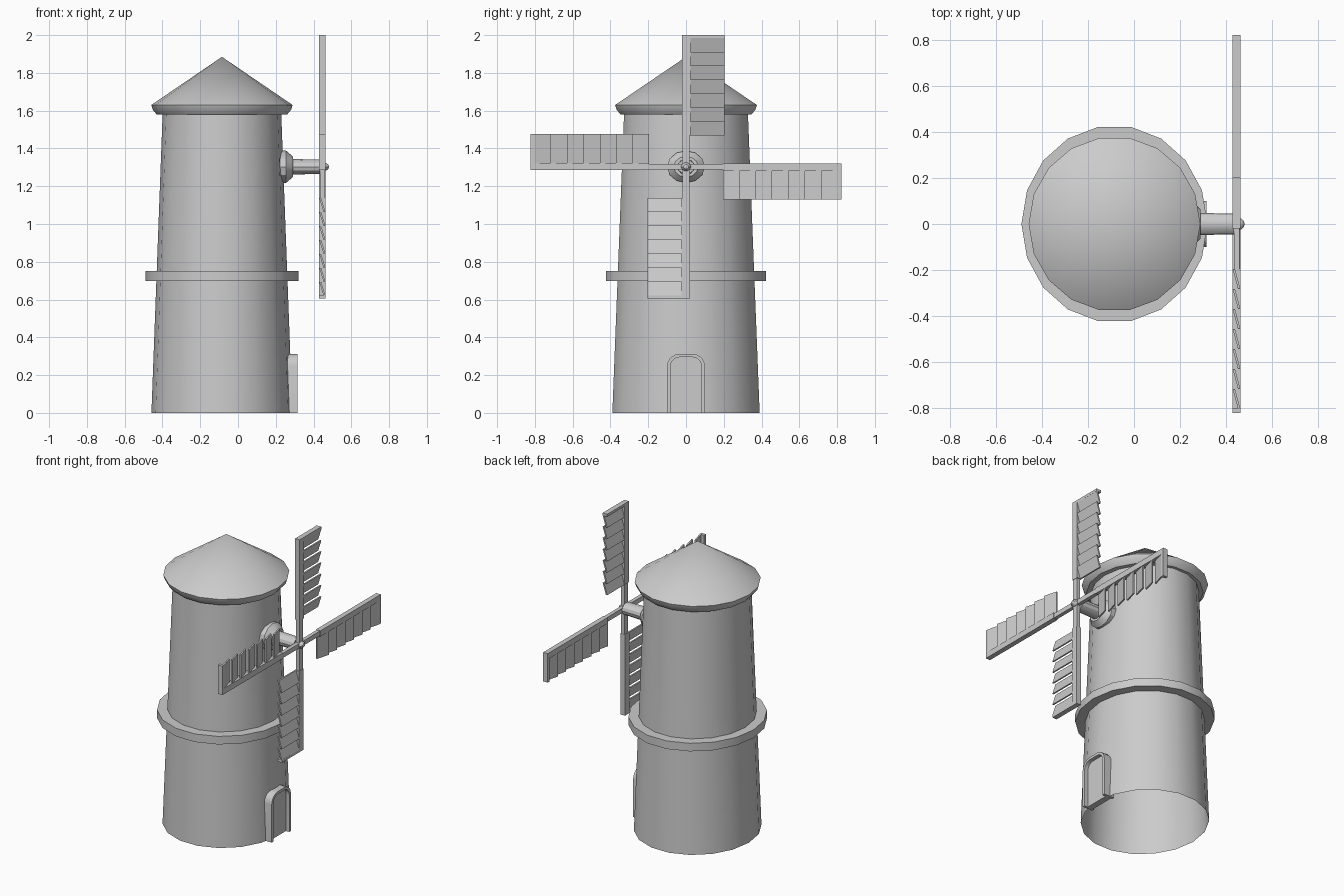
import bpy, bmesh, math

if "Cube" in bpy.data.objects:
    bpy.data.objects.remove(bpy.data.objects["Cube"])

CX = -0.085            # tower axis
SX, SZ = 0.943, 0.848  # tower is slightly narrow in x, rotor slightly squashed in z
HUB = 1.303            # height of the rotor axis


def finish(bm, name, smooth=True):
    bmesh.ops.recalc_face_normals(bm, faces=bm.faces)
    me = bpy.data.meshes.new(name)
    bm.to_mesh(me)
    bm.free()
    ob = bpy.data.objects.new(name, me)
    bpy.context.collection.objects.link(ob)
    if smooth:
        bpy.ops.object.select_all(action='DESELECT')
        ob.select_set(True)
        bpy.context.view_layer.objects.active = ob
        bpy.ops.object.shade_smooth_by_angle(angle=math.radians(30))
    return ob


def lathe(name, profile, place, n=18, closed=False):
    """Spin (radius, height) points; place maps (a, b, height) to the scene."""
    bm = bmesh.new()
    rings = []
    for r, h in profile:
        if r == 0:
            rings.append([bm.verts.new(place(0, 0, h))] * n)
        else:
            rings.append([bm.verts.new(place(r * math.cos(2 * math.pi * i / n),
                                             r * math.sin(2 * math.pi * i / n), h))
                          for i in range(n)])
    pairs = list(zip(rings, rings[1:]))
    if closed:
        pairs.append((rings[-1], rings[0]))
    for a, b in pairs:
        for i in range(n):
            j = (i + 1) % n
            bm.faces.new(list(dict.fromkeys((a[i], a[j], b[j], b[i]))))
    return finish(bm, name)


def upright(sx):
    return lambda a, b, h: (CX + a * sx, b, h)


def along_x(a, b, h):
    return (h, a, HUB + b * SZ)


# Tower, open at the bottom
lathe("tower_wall", [(0.396, 0), (0.333, 1.585)], upright(SX))

# Balcony ring
lathe("balcony_ring", [(0.36, 0.697), (0.43, 0.697), (0.43, 0.75), (0.36, 0.75)],
      upright(SX), closed=True)

# Conical roof with tucked-in eaves
lathe("roof", [(0, 1.885), (0.381, 1.63), (0.373, 1.605), (0.352, 1.58), (0.30, 1.58)],
      upright(0.982))

# Rotor shaft, wall flange and nose knob
lathe("shaft", [(0.05, 0.20), (0.045, 0.435), (0, 0.435)], along_x, 12)
lathe("shaft_flange", [(0.10, 0.20), (0.10, 0.255), (0.065, 0.29), (0, 0.29)], along_x, 12)
R = 0.028
lathe("hub_knob", [(R * math.sin(math.pi * i / 6) if 0 < i < 6 else 0,
                    0.454 - R * math.cos(math.pi * i / 6)) for i in range(7)], along_x, 10)


def prism(bm, pts, w0, w1, k, across):
    """Extrude an (x, other) outline through w0..w1 and turn it k quarter turns."""
    def put(x, u, v):
        for _ in range(k):
            u, v = v, -u
        return bm.verts.new((x, u, HUB + v * SZ))
    lo, hi = [[put(x, w, o) if across else put(x, o, w) for x, o in pts] for w in (w0, w1)]
    bm.faces.new(lo)
    bm.faces.new(hi)
    n = len(pts)
    for i in range(n):
        j = (i + 1) % n
        bm.faces.new((lo[i], lo[j], hi[j], hi[i]))


# Four sails: arm, edge spar, end bar and slanted slats
X0, X1, V0, V1, SLATS = 0.43, 0.463, 0.195, 0.823, 7
for k, side in enumerate(("top", "right", "bottom", "left")):
    bm = bmesh.new()
    prism(bm, [(0.435, -0.018), (0.46, -0.018), (0.46, 0.018), (0.435, 0.018)], 0, V0 + 0.02, k, False)
    prism(bm, [(X0, -0.02), (X1, -0.02), (X1, 0.025), (X0, 0.025)], V0, V1, k, False)
    prism(bm, [(X0, V1 - 0.02), (X1, V1 - 0.02), (X1, V1), (X0, V1)], 0.02, 0.205, k, True)
    step = (V1 - 0.018 - V0) / SLATS
    for i in range(SLATS):
        a = V0 + i * step
        b = a + step
        prism(bm, [(X0, a), (X0 + 0.01, a), (X1, b), (X1 - 0.01, b)], 0.02, 0.205, k, True)
    finish(bm, "sail_" + side, smooth=False)


# Door: arched frame and panel
def arch(w, h, r):
    half = [(w, 0)] + [(w - r + r * math.cos(t), h - r + r * math.sin(t))
                       for t in (math.pi / 10 * i for i in range(6))]
    return half + [(-y, z) for y, z in reversed(half)]


bm = bmesh.new()
outer, inner = arch(0.10, 0.312, 0.065), arch(0.083, 0.295, 0.05)
loops = [[bm.verts.new((x, y, z)) for y, z in pts]
         for x, pts in ((0.24, outer), (0.315, outer), (0.315, inner), (0.24, inner))]
for a, b in zip(loops, loops[1:] + loops[:1]):
    for i in range(len(a) - 1):
        bm.faces.new((a[i], a[i + 1], b[i + 1], b[i]))
for i in (0, -1):
    bm.faces.new([l[i] for l in loops])
finish(bm, "door_frame")

bm = bmesh.new()
face = bm.faces.new([bm.verts.new((0.29, y, z)) for y, z in inner])
ext = bmesh.ops.extrude_face_region(bm, geom=[face])
for v in ext["geom"]:
    if isinstance(v, bmesh.types.BMVert):
        v.co.x = 0.25
finish(bm, "door_panel", smooth=False)
